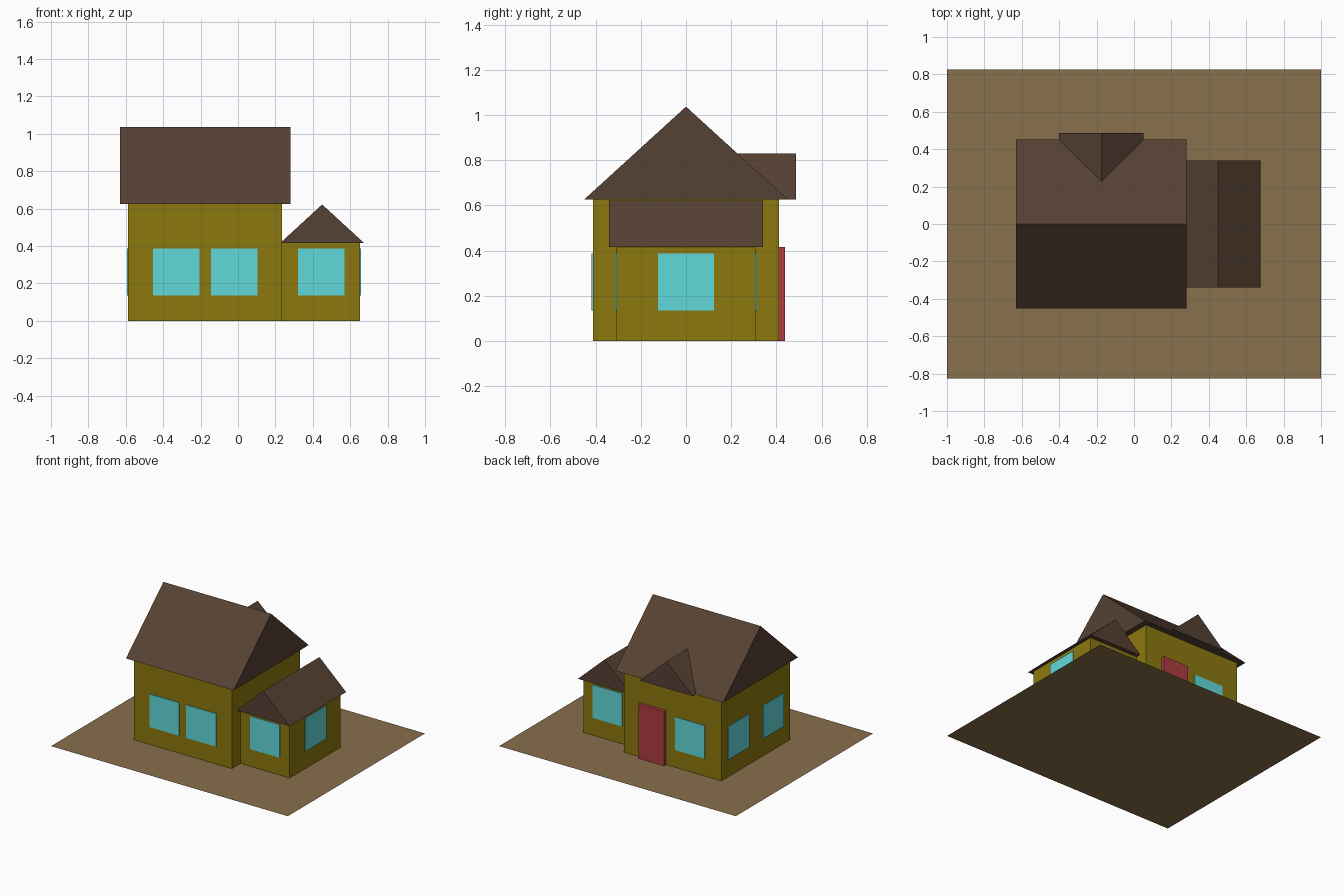
import bpy
import bmesh

cube = bpy.data.objects.get("Cube")
if cube:
    bpy.data.objects.remove(cube, do_unlink=True)


def material(name, *srgb):
    rgb = [((c / 255 + 0.055) / 1.055) ** 2.4 for c in srgb]
    mat = bpy.data.materials.new(name)
    mat.use_nodes = True
    mat.diffuse_color = (*rgb, 1)
    bsdf = next(n for n in mat.node_tree.nodes if n.type == 'BSDF_PRINCIPLED')
    bsdf.inputs["Base Color"].default_value = (*rgb, 1)
    return mat


WALL = material("olive wall", 140, 120, 14)
ROOF = material("brown roof", 86, 65, 51)
EARTH = material("tan ground", 137, 112, 75)
GLASS = material("turquoise glass", 97, 217, 219)
DOOR = material("red door", 174, 60, 63)


def finish(name, bm, mat):
    bmesh.ops.recalc_face_normals(bm, faces=bm.faces)
    mesh = bpy.data.meshes.new(name)
    bm.to_mesh(mesh)
    bm.free()
    mesh.materials.append(mat)
    obj = bpy.data.objects.new(name, mesh)
    bpy.context.collection.objects.link(obj)
    return obj


def box(name, x, y, z, mat):
    """Box from (min, max) ranges; the face resting on the ground is left open."""
    bm = bmesh.new()
    bmesh.ops.create_cube(bm, size=1)
    for v in bm.verts:
        v.co = [r[0] if c < 0 else r[1] for c, r in zip(v.co, (x, y, z))]
    bm.normal_update()
    if z[0] == 0:
        floor = [f for f in bm.faces if f.normal.z < -0.5]
        bmesh.ops.delete(bm, geom=floor, context='FACES_ONLY')
    return finish(name, bm, mat)


def gable_roof(name, x, y, z, ridge):
    """Closed triangular prism with its ridge along the given axis."""
    bm = bmesh.new()
    if ridge == 'x':
        mid = sum(y) / 2
        ends = [[(e, y[0], z[0]), (e, y[1], z[0]), (e, mid, z[1])] for e in x]
    else:
        mid = sum(x) / 2
        ends = [[(x[0], e, z[0]), (x[1], e, z[0]), (mid, e, z[1])] for e in y]
    a, b = [[bm.verts.new(p) for p in end] for end in ends]
    bm.faces.new(a)
    bm.faces.new(b)
    for i in range(3):
        j = (i + 1) % 3
        bm.faces.new((a[i], a[j], b[j], b[i]))
    return finish(name, bm, ROOF)


def window(name, axis, wall, centre):
    """Thin pane on a wall; the sign of wall gives the outward side."""
    out = 0.006 if wall > 0 else -0.006
    depth = sorted((wall - out / 3, wall + out))
    span = (centre - 0.125, centre + 0.125)
    x, y = (depth, span) if axis == 'x' else (span, depth)
    box(name, x, y, (0.135, 0.387), GLASS)


# Ground sheet
bm = bmesh.new()
bmesh.ops.create_grid(bm, x_segments=1, y_segments=1, size=1)
for v in bm.verts:
    v.co.y *= 0.827
finish("ground", bm, EARTH)

# Walls
box("main_walls", (-0.588, 0.236), (-0.412, 0.412), (0, 0.625), WALL)
box("annex_walls", (0.2, 0.652), (-0.308, 0.308), (0, 0.415), WALL)

# Roofs
gable_roof("main_roof", (-0.63, 0.28), (-0.452, 0.452), (0.625, 1.037), 'x')
gable_roof("annex_roof", (0.225, 0.675), (-0.34, 0.34), (0.415, 0.622), 'y')
gable_roof("porch_roof", (-0.4, 0.052), (0.2, 0.486), (0.625, 0.829), 'y')

# Door
box("door", (-0.12, 0.095), (0.4, 0.438), (0, 0.415), DOOR)

# Windows
window("front_window_1", 'y', -0.412, -0.33)
window("front_window_2", 'y', -0.412, -0.02)
window("back_window", 'y', 0.412, -0.325)
window("annex_front_window", 'y', -0.308, 0.445)
window("annex_back_window", 'y', 0.308, 0.445)
window("annex_side_window", 'x', 0.652, 0)
window("side_window_1", 'x', -0.588, -0.21)
window("side_window_2", 'x', -0.588, 0.21)
